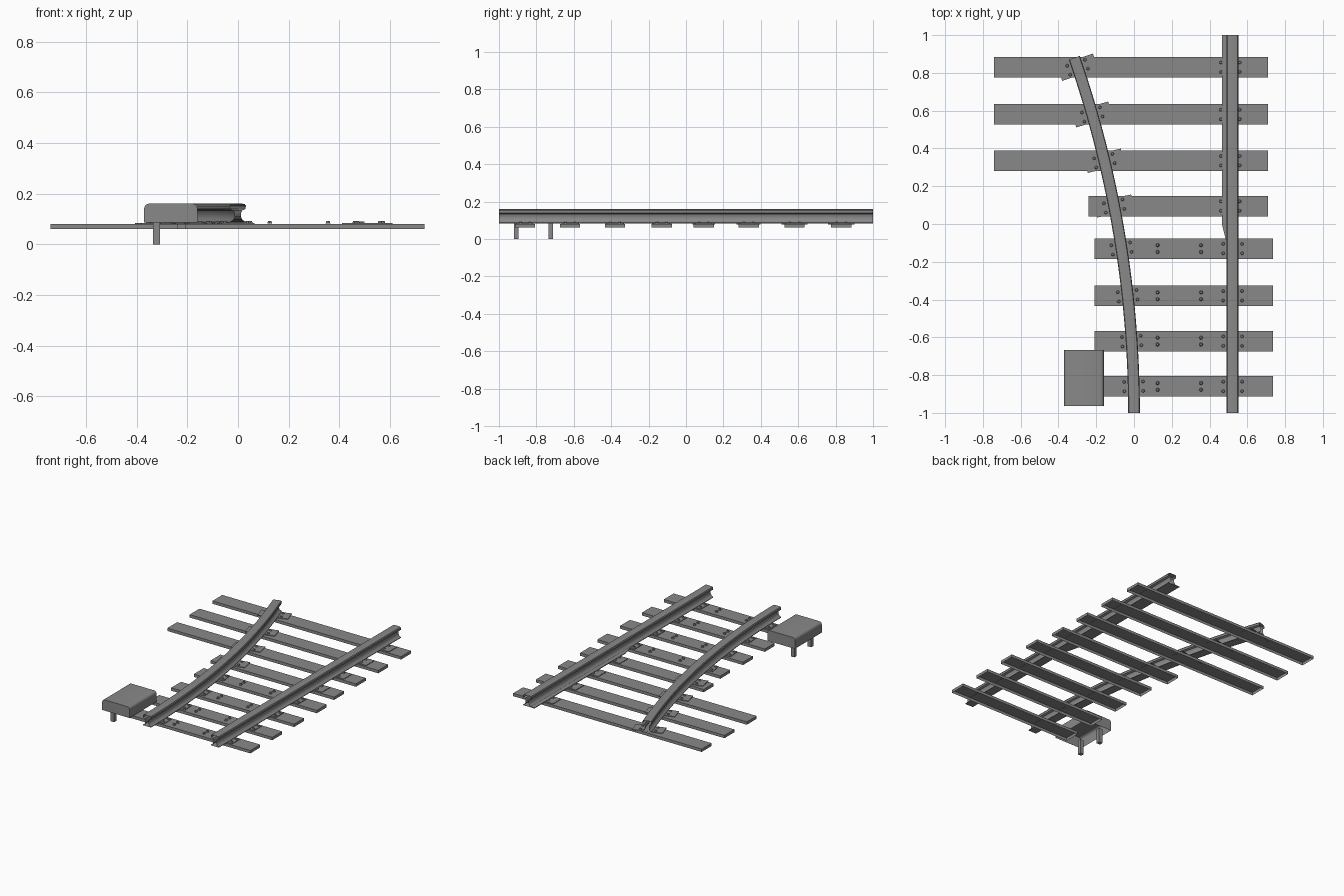
import bpy, bmesh, math
from mathutils import Matrix, Vector

if "Cube" in bpy.data.objects:
    bpy.data.objects.remove(bpy.data.objects["Cube"], do_unlink=True)

steel = bpy.data.materials.new("dull_grey")
steel.use_nodes = True
GREY = (0.25, 0.25, 0.25, 1)
steel.diffuse_color = GREY
steel.node_tree.nodes["Principled BSDF"].inputs["Base Color"].default_value = GREY


def finish(name, bm, smooth=False):
    bmesh.ops.recalc_face_normals(bm, faces=bm.faces)
    mesh = bpy.data.meshes.new(name)
    bm.to_mesh(mesh)
    bm.free()
    mesh.materials.append(steel)
    ob = bpy.data.objects.new(name, mesh)
    bpy.context.collection.objects.link(ob)
    if smooth:
        bpy.ops.object.select_all(action='DESELECT')
        bpy.context.view_layer.objects.active = ob
        ob.select_set(True)
        bpy.ops.object.shade_smooth_by_angle(angle=math.radians(35))
    return ob


def box(bm, centre, size, turn=0, open_bottom=False):
    m = (Matrix.Translation(centre) @ Matrix.Rotation(turn, 4, 'Z')
         @ Matrix.Diagonal((*size, 1)))
    verts = bmesh.ops.create_cube(bm, size=1, matrix=m)["verts"]
    faces = {f for v in verts for f in v.link_faces}
    if open_bottom:
        low = min(faces, key=lambda f: f.calc_center_median().z)
        bmesh.ops.delete(bm, geom=[low], context='FACES_ONLY')


# Curved rail follows an arc tangent to the y axis at the front end
RADIUS = 5.75


def arc(angle):
    return Vector((RADIUS * (math.cos(angle) - 1), RADIUS * math.sin(angle) - 1, 0))


def arc_at(y):
    angle = math.asin((y + 1) / RADIUS)
    return arc(angle), angle


# Rail section: foot, concave web and broad head, mirrored about its centre
half = [(0.031, 0.084), (0.031, 0.088), (0.018, 0.096), (0.012, 0.108),
        (0.012, 0.124), (0.017, 0.134), (0.03, 0.139), (0.031, 0.152),
        (0.027, 0.158), (0.018, 0.16)]
section = half + [(-x, z) for x, z in reversed(half)]


def rail(name, stations):
    bm = bmesh.new()
    rings = []
    for pos, angle in stations:
        across = Vector((math.cos(angle), math.sin(angle), 0))
        rings.append([bm.verts.new(pos + across * x + Vector((0, 0, z)))
                      for x, z in section])
    n = len(section)
    for a, b in zip(rings, rings[1:]):
        for i in range(n):
            j = (i + 1) % n
            bm.faces.new((a[i], a[j], b[j], b[i]))
    finish(name, bm, True)


STRAIGHT_X = 0.522
rail("straight_rail", [(Vector((STRAIGHT_X, y, 0)), 0) for y in (-1, 1)])
end_angle = arc_at(0.88)[1]
rail("curved_rail", [(arc(end_angle * i / 24), end_angle * i / 24) for i in range(25)])

# Widened foot beside the straight rail, tapering in at its front
bm = bmesh.new()
outline = [(0.50, -0.1), (0.50, 1), (0.465, 1), (0.465, 0), (0.49, -0.1)]
base = bm.faces.new([bm.verts.new((x, y, 0.084)) for x, y in outline])
top = bmesh.ops.extrude_face_region(bm, geom=[base])["geom"]
bmesh.ops.translate(bm, vec=(0, 0, 0.005),
                    verts=[v for v in top if isinstance(v, bmesh.types.BMVert)])
finish("wide_foot", bm)

# Sleepers, hollow underneath: y centre, left end, right end
LONG, MID, SHORT = (-0.74, 0.71), (-0.24, 0.71), (-0.21, 0.735)
rows = [(0.83, LONG), (0.58, LONG), (0.335, LONG), (0.095, MID),
        (-0.13, SHORT), (-0.38, SHORT), (-0.62, SHORT), (-0.86, SHORT)]
for i, (y, (x0, x1)) in enumerate(rows):
    bm = bmesh.new()
    box(bm, ((x0 + x1) / 2, y, 0.07), (x1 - x0, 0.108, 0.02), open_bottom=True)
    finish(f"sleeper_{i + 1}", bm)

# Base plates under the rails, and bolts along their edges
plates, bolts = bmesh.new(), bmesh.new()


def bolt(x, y):
    bmesh.ops.create_cone(bolts, cap_ends=True, segments=8, radius1=0.01,
                          radius2=0.006, depth=0.011,
                          matrix=Matrix.Translation((x, y, 0.0865)))


def fasten(pos, angle, width, depth):
    box(plates, (pos.x, pos.y, 0.0815), (width, depth, 0.006), angle)
    turn = Matrix.Rotation(angle, 3, 'Z')
    for sx in (-1, 1):
        for sy in (-1, 1):
            p = pos + turn @ Vector((sx * 0.05, sy * 0.025, 0))
            bolt(p.x, p.y)


for y, ends in rows:
    pos, angle = arc_at(y)
    wide = ends != SHORT
    fasten(pos, angle, 0.2 if wide else 0.13, 0.085)
    fasten(Vector((STRAIGHT_X - 0.012 * wide, y, 0)), 0, 0.2 if wide else 0.13, 0.09)
    if not wide:
        for x in (0.125, 0.355):
            for sy in (-1, 1):
                bolt(x, y + sy * 0.018)
finish("base_plates", plates)
finish("bolts", bolts)

# Switch machine cover: open below, rounded along its two long top edges
bm = bmesh.new()
box(bm, (-0.265, -0.815, 0.1225), (0.21, 0.295, 0.075), open_bottom=True)
long_top = [e for e in bm.edges if all(v.co.z > 0.15 for v in e.verts)
            and abs(e.verts[0].co.x - e.verts[1].co.x) < 0.01]
bmesh.ops.bevel(bm, geom=long_top, offset=0.018, segments=4, profile=0.5,
                affect='EDGES')
finish("machine_cover", bm, True)

# Two legs under the cover
bm = bmesh.new()
for y in (-0.907, -0.723):
    box(bm, (-0.322, y, 0.05), (0.027, 0.025, 0.1))
finish("cover_legs", bm)
